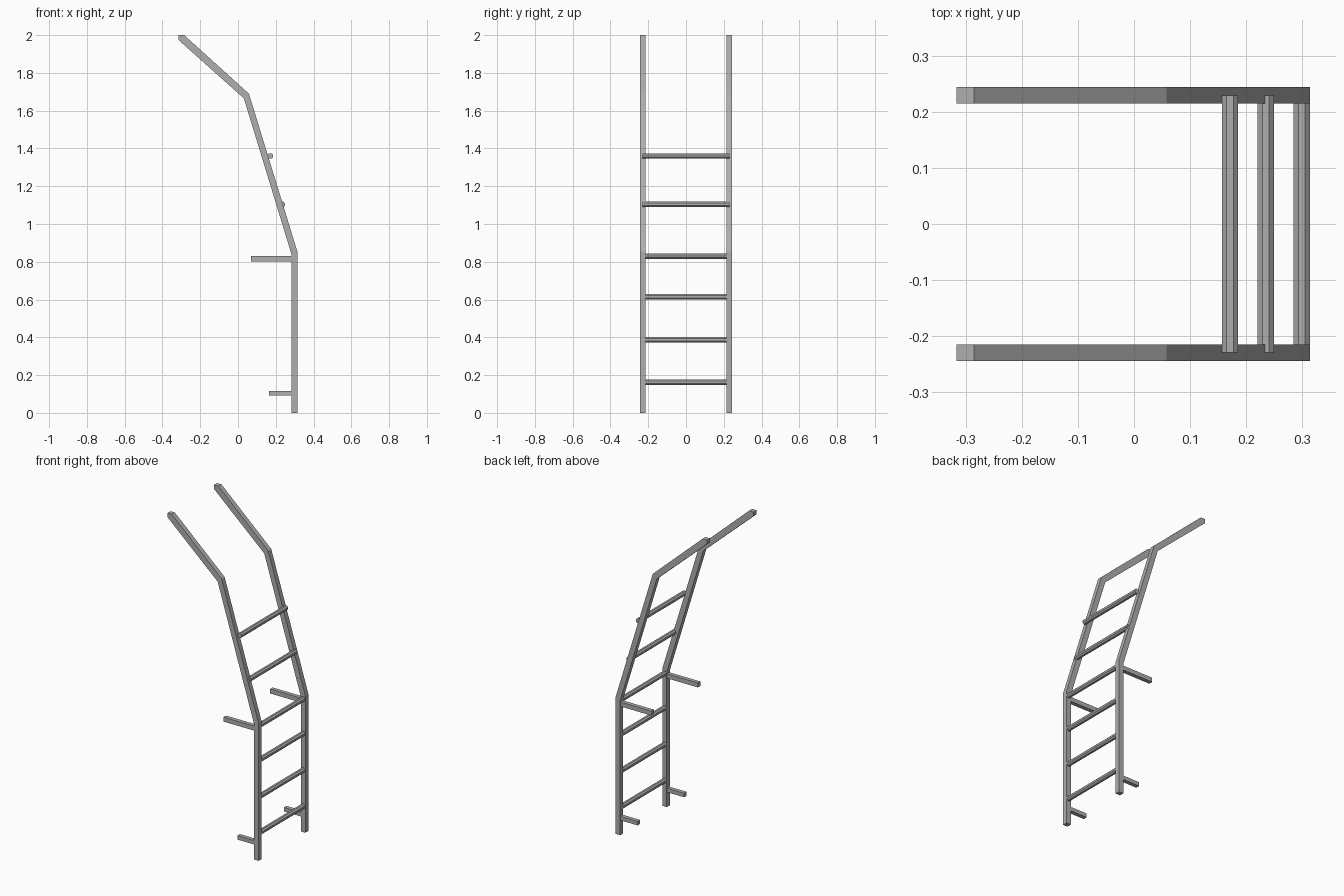
import bpy, bmesh, math
from mathutils import Matrix

if "Cube" in bpy.data.objects:
    bpy.data.objects.remove(bpy.data.objects["Cube"])

steel = bpy.data.materials.new("grey steel")
steel.diffuse_color = (0.43, 0.43, 0.43, 1)
steel.use_nodes = True
steel.node_tree.nodes["Principled BSDF"].inputs["Base Color"].default_value = steel.diffuse_color


def finish(name, bm):
    bmesh.ops.recalc_face_normals(bm, faces=bm.faces)
    mesh = bpy.data.meshes.new(name)
    bm.to_mesh(mesh)
    bm.free()
    mesh.materials.append(steel)
    obj = bpy.data.objects.new(name, mesh)
    bpy.context.collection.objects.link(obj)


def plate(name, profile, y0, y1):
    """Extrude an x-z outline from y0 to y1."""
    bm = bmesh.new()
    face = bm.faces.new([bm.verts.new((x, y0, z)) for x, z in profile])
    ext = bmesh.ops.extrude_face_region(bm, geom=[face])["geom"]
    verts = [v for v in ext if isinstance(v, bmesh.types.BMVert)]
    bmesh.ops.translate(bm, verts=verts, vec=(0, y1 - y0, 0))
    finish(name, bm)


def rung(name, x, z, half_length):
    """Eight-sided bar along y with a flat top."""
    bm = bmesh.new()
    r = 0.0145 / math.cos(math.pi / 8)
    turn = Matrix.Rotation(math.pi / 2, 4, 'X') @ Matrix.Rotation(math.pi / 8, 4, 'Z')
    bmesh.ops.create_cone(bm, cap_ends=True, segments=8, radius1=r, radius2=r,
                          depth=2 * half_length,
                          matrix=Matrix.Translation((x, 0, z)) @ turn)
    finish(name, bm)


# Bent side rails with vertical foot and sloping handrail
RAIL = [(0.283, 0), (0.314, 0), (0.314, 0.855), (0.058, 1.69), (-0.285, 2.0),
        (-0.316, 2.0), (-0.316, 1.975), (0.031, 1.665), (0.283, 0.84)]

for side, s in (("front", -1), ("back", 1)):
    plate(side + "_rail", RAIL, s * 0.2145, s * 0.2445)
    # Wall brackets
    for level, x, z0, z1 in (("upper", 0.07, 0.802, 0.83), ("lower", 0.165, 0.092, 0.117)):
        plate(f"{side}_{level}_bracket",
              [(x, z0), (0.29, z0), (0.29, z1), (x, z1)], s * 0.217, s * 0.242)

# Rungs between the straight rails
for i, z in enumerate((0.162, 0.387, 0.615, 0.83)):
    rung(f"lower_rung_{i + 1}", 0.299, z, 0.2155)

# Rungs on the sloping rails
rung("upper_rung_1", 0.235, 1.104, 0.229)
rung("upper_rung_2", 0.171, 1.36, 0.229)
